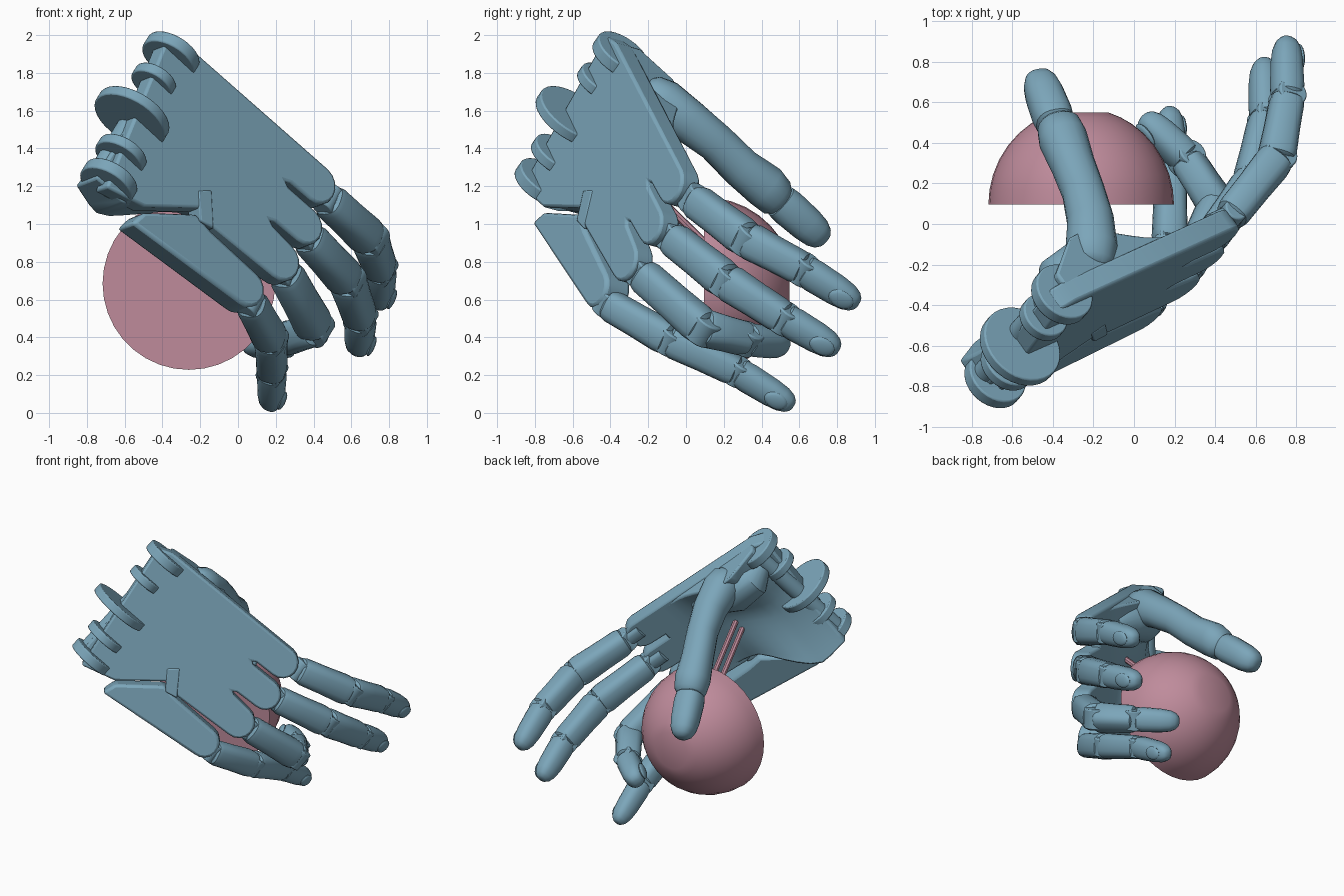
import bpy, bmesh
from math import sin, cos, pi, radians, copysign
from mathutils import Vector, Matrix

if "Cube" in bpy.data.objects:
    bpy.data.objects.remove(bpy.data.objects["Cube"])

# hand frame: F = finger direction, A = across to the little finger, N = palm side
O = Vector((-0.4, -0.45, 1.95))
F = Vector((0.70, 0.31, -0.645)).normalized()
N = F.cross(Vector((-0.38, -0.48, -0.79))).normalized()
A = N.cross(F)


def material(name, col):
    m = bpy.data.materials.new(name)
    m.diffuse_color = (*col, 1)
    m.use_nodes = True
    m.node_tree.nodes["Principled BSDF"].inputs["Base Color"].default_value = m.diffuse_color
    return m


BLUE = material("blue", (0.20, 0.38, 0.49))
PINK = material("pink", (0.52, 0.26, 0.33))


def P(u, v, w=0.0):
    return O + F * u + A * v + N * w


def clamp(x):
    return max(0.0, min(1.0, x))


def finish(name, bm, mat=BLUE, bevel=0, angle=35):
    bmesh.ops.recalc_face_normals(bm, faces=bm.faces)
    me = bpy.data.meshes.new(name)
    bm.to_mesh(me)
    bm.free()
    ob = bpy.data.objects.new(name, me)
    bpy.context.collection.objects.link(ob)
    me.materials.append(mat)
    if bevel:
        b = ob.modifiers.new("edge", 'BEVEL')
        b.width, b.segments, b.limit_method = bevel, 2, 'ANGLE'
    bpy.ops.object.select_all(action='DESELECT')
    ob.select_set(True)
    bpy.context.view_layer.objects.active = ob
    bpy.ops.object.shade_smooth_by_angle(angle=radians(angle))
    return ob


def loft(name, stations, mat=BLUE, e=2.0, n=20, back=None, flat=1.0, angle=35):
    """Skin rings of given radius along a path; e squares the section."""
    back = -N if back is None else back
    bm, rings = bmesh.new(), []
    for i, (p, r) in enumerate(stations):
        t = (stations[min(i + 1, len(stations) - 1)][0] - stations[max(i - 1, 0)][0]).normalized()
        up = (back - t * back.dot(t)).normalized()
        side = t.cross(up)
        ring = []
        for k in range(n):
            c, s = cos(2 * pi * k / n), sin(2 * pi * k / n)
            c, s = copysign(abs(c) ** (2 / e), c), copysign(abs(s) ** (2 / e), s)
            ring.append(bm.verts.new(p + side * c * r + up * s * r * flat))
        rings.append(ring)
    for a, b in zip(rings, rings[1:]):
        for k in range(n):
            bm.faces.new((a[k], a[(k + 1) % n], b[(k + 1) % n], b[k]))
    bm.faces.new(rings[0])
    bm.faces.new(rings[-1])
    return finish(name, bm, mat, angle=angle)


def slab(name, outline, w0, w1, bevel=0.02):
    bm = bmesh.new()
    lo = [bm.verts.new(P(u, v, w0)) for u, v in outline]
    hi = [bm.verts.new(P(u, v, w1)) for u, v in outline]
    bm.faces.new(lo)
    bm.faces.new(hi)
    for i in range(len(lo)):
        j = (i + 1) % len(lo)
        bm.faces.new((lo[i], lo[j], hi[j], hi[i]))
    return finish(name, bm, bevel=bevel)


def arc(u, v, r, n=8):
    return [(u + r * cos(a), v + r * sin(a)) for a in [(-pi / 2 + pi * i / n) for i in range(n + 1)]]


# back of the hand with three rounded knuckles and slots between them
outline = [(0.0, -0.06), (0.1, -0.10)] + arc(1.17, -0.02, 0.108)
outline += [(1.03, 0.095), (1.0, 0.11), (1.03, 0.125)]
outline += arc(1.23, 0.225, 0.105) + [(1.07, 0.34), (1.04, 0.355), (1.07, 0.37)]
outline += arc(1.22, 0.49, 0.11) + [(0.78, 0.63), (0.66, 0.60), (0.39, 0.83), (0.15, 0.90), (0.1, 0.6)]
slab("hand_back", outline, -0.01, 0.11, 0.025)
# little finger side plate, and the tab where it hooks on the hand
slab("little_finger_plate", [(0.41, 0.85), (0.67, 0.635), (0.79, 0.65)] + arc(1.14, 0.755, 0.105)
     + [(0.385, 0.95)], 0.0, 0.16)
slab("plate_tab", [(0.60, 0.53), (0.665, 0.47), (0.79, 0.64), (0.70, 0.66)], -0.015, 0.1, 0.01)


# palm body: thick under the thumb and at the heel, hollow in the middle
def palm_height(u, s):
    heel = clamp((0.85 - u) / 0.5)
    heel = heel * heel * (3 - 2 * heel)
    heel *= clamp((u - 0.02) / 0.28) if s < 0.5 else 0.6 + 0.4 * clamp((u - 0.06) / 0.2)
    return 0.11 + heel * (0.05 + 0.15 * abs(2 * s - 1) ** 1.5)


bm = bmesh.new()
NU, NV = 14, 14
top, low = [], []
for i in range(NU + 1):
    u = 0.09 + 0.96 * i / NU
    vmax = 0.87 - 0.27 * clamp((u - 0.32) / 0.3)
    vs = [-0.10 + (vmax + 0.10) * j / NV for j in range(NV + 1)]
    top.append([bm.verts.new(P(u, v, palm_height(u, j / NV))) for j, v in enumerate(vs)])
    low.append([bm.verts.new(P(u, v, 0.04)) for v in vs])
for i in range(NU):
    for j in range(NV):
        for g in (top, low):
            bm.faces.new((g[i][j], g[i + 1][j], g[i + 1][j + 1], g[i][j + 1]))
    for j in (0, NV):
        bm.faces.new((top[i][j], top[i + 1][j], low[i + 1][j], low[i][j]))
for i in (0, NU):
    for j in range(NV):
        bm.faces.new((top[i][j], top[i][j + 1], low[i][j + 1], low[i][j]))
finish("palm", bm, bevel=0.015)


# hinge discs
def disc(name, p, r, thick, axis=A, mat=BLUE):
    bm = bmesh.new()
    rot = axis.to_track_quat('Z', 'Y').to_matrix().to_4x4()
    bmesh.ops.create_cone(bm, cap_ends=True, segments=32, radius1=r, radius2=r, depth=thick,
                          matrix=Matrix.Translation(p) @ rot)
    return finish(name, bm, mat, bevel=0.008)


for i, (u, v, w, r, t) in enumerate([(0.10, -0.03, 0.07, 0.155, 0.07), (0.09, 0.17, 0.06, 0.12, 0.06),
                                     (0.085, 0.43, 0.05, 0.21, 0.06), (0.15, 0.65, 0.06, 0.14, 0.06),
                                     (0.175, 0.82, 0.07, 0.155, 0.07)]):
    disc(f"wrist_lobe_{i + 1}", P(u, v, w), r, t)
disc("wrist_pin", P(0.12, 0.41, 0.11), 0.06, 0.8)

# finger segment profiles: (position along segment, radius factor)
BONE = [(0.0, .72), (0.03, .9), (0.1, .98), (0.5, .97), (0.88, 1), (0.97, .95), (1.01, .75)]
TIP = [(0.0, .75), (0.05, .95), (0.2, 1), (0.6, .95), (0.8, .85), (0.92, .66), (0.98, .42), (1, .2)]


def segment(name, a, b, r0, r1, prof, e=2.8):
    return loft(name, [(a.lerp(b, t), (r0 + (r1 - r0) * t) * k) for t, k in prof], e=e, flat=0.95)


def nail(name, a, b, r):
    t = (b - a).normalized()
    up = (-N + t * N.dot(t)).normalized()
    up = (up + t * 0.15).normalized()
    side = t.cross(up).normalized()
    m = Matrix((side * r * 0.6, up.cross(side) * r * 0.85, up * 0.018)).transposed().to_4x4()
    m.translation = a.lerp(b, 0.7) + up * r * 0.83
    bm = bmesh.new()
    bmesh.ops.create_uvsphere(bm, u_segments=16, v_segments=8, radius=1, matrix=m)
    finish(name, bm)


fingers = {
    "index": (0.1, [(.475, .04, 1.13), (.70, .32, .92), (.755, .62, .76), (.75, .915, .575)]),
    "middle": (0.1, [(.37, -.08, .93), (.58, .21, .70), (.65, .52, .50), (.64, .81, .33)]),
    "ring": (0.1, [(.25, -.24, .74), (.41, .09, .45), (.26, .32, .39), (.04, .53, .36)]),
    "little": (0.092, [(.07, -.42, .58), (.175, -.09, .39), (.18, .27, .22), (.175, .57, .035)]),
}
for name, (r, pts) in fingers.items():
    p = [Vector(q) for q in pts]
    segment(name + "_base", p[0], p[1], r * 0.93, r, BONE)
    segment(name + "_middle", p[1], p[2], r, r * 0.88, BONE)
    segment(name + "_tip", p[2], p[3], r * 0.86, r * 0.84, TIP, 2.4)
    nail(name + "_nail", p[2], p[3], r * 0.84)
    for i, k in enumerate((0.6, 0.85, 0.74)):
        disc(f"{name}_hinge_{i + 1}", p[i], r * k, r * 1.4)
    # link to the knuckle
    loft(name + "_link", [(p[0] - F * 0.14, r * .5), (p[0] + F * 0.02, r * .5)], e=3)

# thumb
thumb = [((-.21, -.23, 1.72), .07), ((-.21, -.20, 1.69), .11), ((-.21, -.12, 1.64), .128),
         ((-.215, .02, 1.54), .115), ((-.25, .16, 1.43), .105), ((-.30, .29, 1.30), .108),
         ((-.35, .42, 1.20), .12), ((-.37, .48, 1.14), .108), ((-.38, .51, 1.12), .08)]
loft("thumb_base", [(Vector(p), r) for p, r in thumb], back=Vector((0.2, 0.3, 1)), e=2.2)
ta, tb = Vector((-.385, .49, 1.13)), Vector((-.48, .74, .91))
loft("thumb_tip", [(ta.lerp(tb, t), .1 * k) for t, k in TIP], back=Vector((0.2, 0.3, 1)), e=2.4)
# thumb mount joining the palm
loft("thumb_mount", [(P(.16, .07, .12), .07), (P(.24, .08, .17), .13), (P(.4, .07, .17), .16),
                     (P(.58, .05, .13), .12), (P(.72, .04, .09), .06)])

# half dome in the palm, flat towards the hand, with thin rods to the palm
Y = Vector((0, 1, 0))
C = Vector((-0.26, 0.095, 0.685))
loft("palm_dome", [(C + Y * 0.475 * sin(radians(a)), 0.457 * cos(radians(a)))
                   for a in (0, 9, 18, 28, 38, 48, 57, 65, 73)], PINK, n=36, back=Vector((0, 0, 1)), angle=25)
for i, dx in enumerate((-0.03, 0.04)):
    loft(f"dome_rod_{i + 1}", [(C + Vector((dx, 0.02, 0.2)), .02), (P(.57, .34 - dx, .1), .02)], PINK, n=8)
